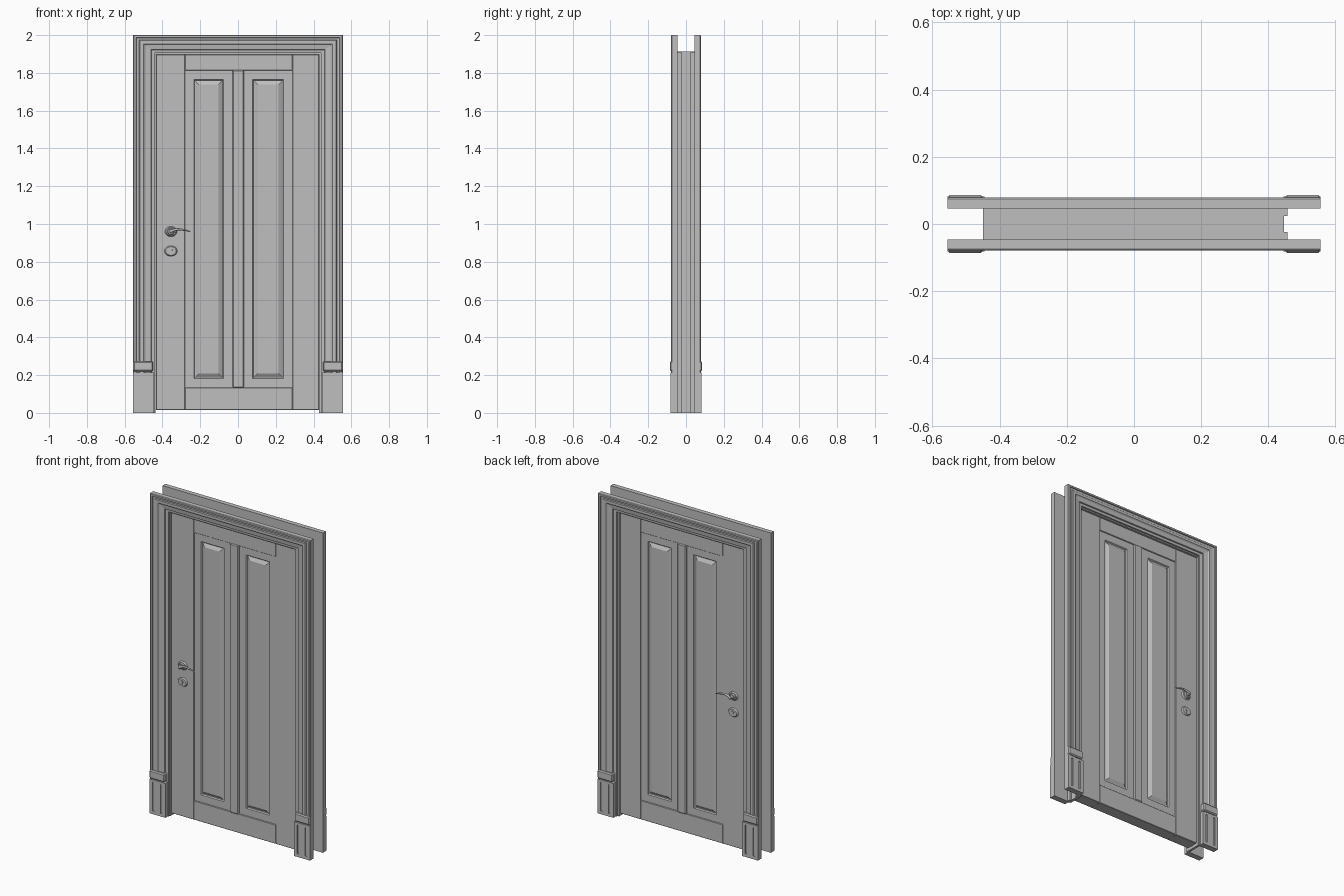
import bpy, bmesh, math
from mathutils import Matrix, Vector

cube = bpy.data.objects.get("Cube")
if cube:
    bpy.data.objects.remove(cube, do_unlink=True)

GREY = (0.52, 0.52, 0.52, 1)
mat = bpy.data.materials.new("plain grey")
mat.use_nodes = True
mat.diffuse_color = GREY
mat.node_tree.nodes["Principled BSDF"].inputs["Base Color"].default_value = GREY


def finish(name, bm, mirror="", bevel=0, smooth=False):
    """Turn a bmesh into an object, mirrored along the named axes."""
    bmesh.ops.recalc_face_normals(bm, faces=bm.faces)
    me = bpy.data.meshes.new(name)
    bm.to_mesh(me)
    bm.free()
    me.materials.append(mat)
    ob = bpy.data.objects.new(name, me)
    bpy.context.collection.objects.link(ob)
    if smooth:
        bpy.ops.object.select_all(action="DESELECT")
        ob.select_set(True)
        bpy.context.view_layer.objects.active = ob
        bpy.ops.object.shade_smooth_by_angle(angle=math.radians(40))
    if bevel:
        mod = ob.modifiers.new("soft edge", "BEVEL")
        mod.width, mod.segments = bevel, 1
    add_mirror(ob, mirror)
    return ob


def add_mirror(ob, axes):
    if axes:
        mod = ob.modifiers.new("mirror", "MIRROR")
        mod.use_axis = ["X" in axes, "Y" in axes, False]
        mod.use_mirror_merge = False


def add_box(bm, x0, x1, y0, y1, z0, z1):
    size = Vector((x1 - x0, y1 - y0, z1 - z0))
    mid = Vector((x0 + x1, y0 + y1, z0 + z1)) / 2
    m = Matrix.Translation(mid) @ Matrix.Diagonal((*size, 1))
    return bmesh.ops.create_cube(bm, size=1, matrix=m)["verts"]


def box(name, *dims, mirror="", bevel=0):
    bm = bmesh.new()
    add_box(bm, *dims)
    return finish(name, bm, mirror, bevel)


def disc(name, x, z, y0, y1, r0, r1, squash=1.0):
    """Round plate whose axis runs front to back; r1 is the front radius."""
    bm = bmesh.new()
    m = (Matrix.Translation((x, (y0 + y1) / 2, z)) @ Matrix.Diagonal((1, 1, squash, 1))
         @ Matrix.Rotation(math.pi / 2, 4, "X"))
    bmesh.ops.create_cone(bm, cap_ends=True, segments=24, radius1=r0, radius2=r1,
                          depth=abs(y1 - y0), matrix=m)
    return finish(name, bm, "Y", smooth=True)


# Moulded casing: a profile swept with mitred corners round the opening
HALF, TOP, INNER = 0.555, 2.0, 0.046
profile = [(0, INNER), (0, 0.075), (0.004, 0.079), (0.016, 0.079), (0.018, 0.073),
           (0.032, 0.071), (0.036, 0.077), (0.056, 0.077), (0.064, 0.071),
           (0.094, 0.067), (0.097, 0.06), (0.115, 0.058), (0.115, INNER)]
bm = bmesh.new()
loops = []
for d, y in profile:
    x, z = HALF - d, TOP - d * 0.82
    loops.append([bm.verts.new(p) for p in
                  ((-x, -y, 0), (-x, -y, z), (x, -y, z), (x, -y, 0))])
for i, a in enumerate(loops):
    b = loops[(i + 1) % len(loops)]
    for k in range(3):
        bm.faces.new((a[k], a[k + 1], b[k + 1], b[k]))
for k in (0, 3):
    bm.faces.new([loop[k] for loop in loops])
finish("casing", bm, "Y")

# Fluted plinth at the foot of each casing leg
bm = bmesh.new()
add_box(bm, 0.445, 0.555, -0.076, -INNER, 0, 0.215)
for x0, x1 in ((0.445, 0.467), (0.479, 0.522), (0.534, 0.555)):
    add_box(bm, x0, x1, -0.082, -0.076, 0.02, 0.2)
for z0, z1 in ((0, 0.02), (0.2, 0.215)):
    add_box(bm, 0.445, 0.555, -0.082, -0.076, z0, z1)
finish("plinth", bm, "XY")
box("plinth_cap", 0.449, 0.555, -0.086, -INNER, 0.22, 0.272, mirror="XY", bevel=0.006)

# Jambs and head between the two casings
box("left_jamb", 0.43, 0.447, -0.048, 0.048, 0, 1.91)
box("left_jamb_strip", 0.447, 0.457, -0.048, -0.024, 0, 1.91, mirror="Y")
box("right_jamb", -0.45, -0.436, -0.048, 0.048, 0, 1.91)
box("head_jamb", -0.45, 0.447, -0.048, 0.048, 1.898, 1.912)

# Door leaf
FACE = -0.038
box("door_core", -0.434, 0.428, -0.018, 0.018, 0.016, 1.897)
for name, x0, x1 in (("right_stile", -0.434, -0.28), ("left_stile", 0.288, 0.428)):
    box(name, x0, x1, FACE, -FACE, 0.016, 1.897, bevel=0.002)
for name, z0, z1 in (("bottom_rail", 0.016, 0.135), ("top_rail", 1.812, 1.897)):
    box(name, -0.28, 0.288, FACE, -FACE, z0, z1, bevel=0.002)
box("centre_mullion", -0.03, 0.032, FACE - 0.005, -FACE + 0.005, 0.13, 1.815, bevel=0.006)

# Raised and fielded panels
for name, x0, x1 in (("right_panel", -0.28, -0.03), ("left_panel", 0.032, 0.288)):
    bm = bmesh.new()
    add_box(bm, x0, x1, -0.032, -0.01, 0.135, 1.812)
    bm.normal_update()
    front = [f for f in bm.faces if f.normal.y < -0.9]
    for thick, depth in ((0.046, 0), (0.005, -0.007), (0.004, 0), (0.018, 0.011)):
        bmesh.ops.inset_region(bm, faces=front, thickness=thick, depth=depth,
                               use_even_offset=True)
    finish(name, bm, "Y")

# Lever handle on both faces
HX, HZ, KZ = -0.355, 0.96, 0.857
disc("handle_rose", HX, HZ, FACE, FACE - 0.008, 0.032, 0.026, 0.85)
disc("handle_collar", HX, HZ, FACE - 0.008, FACE - 0.016, 0.019, 0.015)
disc("handle_neck", HX, HZ, FACE - 0.016, FACE - 0.034, 0.011, 0.011)

cu = bpy.data.curves.new("handle_lever", "CURVE")
cu.dimensions = "3D"
cu.bevel_depth, cu.bevel_resolution = 0.008, 3
cu.use_fill_caps = True
sp = cu.splines.new("BEZIER")
path = [(-0.006, 0, 1.0), (0.035, 0.012, 0.75), (0.07, 0.008, 0.6), (0.102, 0, 0.35)]
sp.bezier_points.add(len(path) - 1)
for pt, (dx, dz, r) in zip(sp.bezier_points, path):
    pt.co = (HX + dx, FACE - 0.031, HZ + dz)
    pt.radius = r
    pt.handle_left_type = pt.handle_right_type = "AUTO"
cu.materials.append(mat)
lever = bpy.data.objects.new("handle_lever", cu)
bpy.context.collection.objects.link(lever)
add_mirror(lever, "Y")

# Keyhole plate
disc("keyhole_plate", HX, KZ, FACE, FACE - 0.008, 0.034, 0.028, 0.82)
disc("keyhole_barrel", HX, KZ + 0.004, FACE - 0.008, FACE - 0.011, 0.008, 0.007)
box("keyhole_slot", HX - 0.003, HX + 0.003, FACE - 0.011, FACE - 0.008,
    KZ - 0.012, KZ, mirror="Y")
